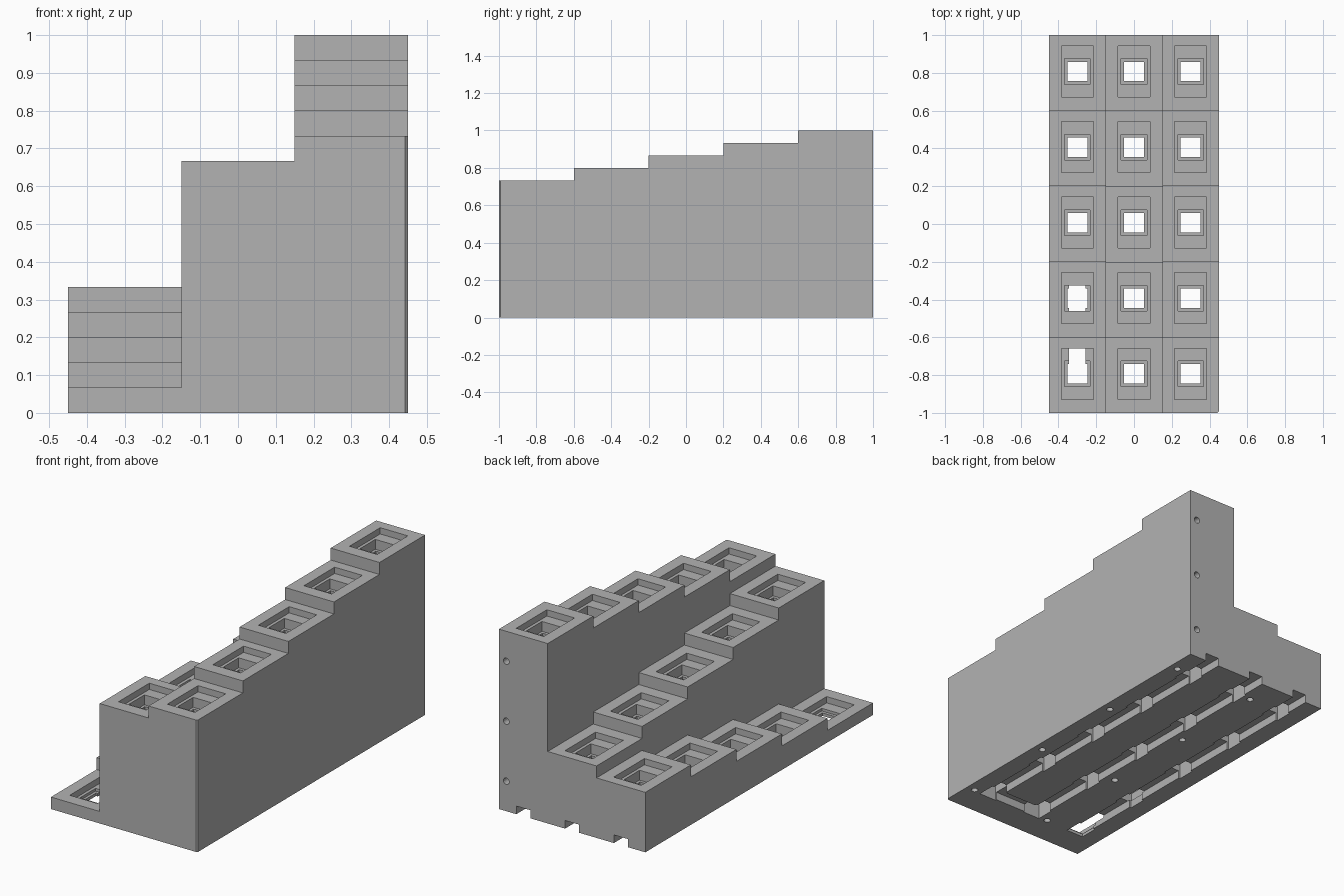
import bpy
import bmesh
from mathutils import Matrix, Vector

if "Cube" in bpy.data.objects:
    bpy.data.objects.remove(bpy.data.objects["Cube"], do_unlink=True)

STEP = 1 / 15      # rise of each step
CELL = 0.4         # step length along y
COLS = (-0.3, 0.0, 0.3)

grey = bpy.data.materials.new("plain_grey")
grey.use_nodes = True
colour = (0.45, 0.45, 0.45, 1)
grey.diffuse_color = colour
grey.node_tree.nodes["Principled BSDF"].inputs["Base Color"].default_value = colour


def make_object(name, bm):
    bmesh.ops.recalc_face_normals(bm, faces=bm.faces)
    mesh = bpy.data.meshes.new(name)
    bm.to_mesh(mesh)
    bm.free()
    mesh.materials.append(grey)
    obj = bpy.data.objects.new(name, mesh)
    bpy.context.collection.objects.link(obj)
    return obj


def box(bm, lo, hi):
    lo, hi = Vector(lo), Vector(hi)
    size = hi - lo
    mat = Matrix.Translation((lo + hi) / 2) @ Matrix.Diagonal((*size, 1))
    bmesh.ops.create_cube(bm, size=1, matrix=mat)


def bore(bm, centre, axis):
    turn = Matrix.Rotation(1.5707963, 4, 'X') if axis == 'Y' else Matrix()
    bmesh.ops.create_cone(bm, cap_ends=True, segments=16, radius1=0.018, radius2=0.018,
                          depth=0.12, matrix=Matrix.Translation(centre) @ turn)


def combine(target, tool, operation):
    tool.hide_render = True
    mod = target.modifiers.new(operation.title(), 'BOOLEAN')
    mod.operation = operation
    mod.solver = 'EXACT'
    mod.use_self = True
    mod.object = tool
    bpy.context.view_layer.objects.active = target
    bpy.ops.object.modifier_apply(modifier=mod.name)
    bpy.data.objects.remove(tool, do_unlink=True)


def step_top(col, row):
    # the steps wind back and forth through the three columns
    index = col * 5 + (4 - row if col == 1 else row)
    return (index + 1) * STEP


def stair_column(name, col):
    # stepped side profile extruded across one column
    outline = [(-1, 0)]
    for row in range(5):
        for end in (0, 1):
            outline.append((-1 + (row + end) * CELL, step_top(col, row)))
    outline.append((1, 0))
    bm = bmesh.new()
    x = COLS[col] - 0.15
    face = bm.faces.new([bm.verts.new((x, y, z)) for y, z in outline])
    out = bmesh.ops.extrude_face_region(bm, geom=[face])
    verts = [v for v in out["geom"] if isinstance(v, bmesh.types.BMVert)]
    bmesh.ops.translate(bm, verts=verts, vec=(0.3, 0, 0))
    if col == 2:
        # small chamfer on the outer front upright edge
        edge = [e for e in bm.edges if all(v.co.x > 0.44 and v.co.y < -0.99 for v in e.verts)]
        bmesh.ops.bevel(bm, geom=edge, offset=0.008, segments=1, affect='EDGES')
    return make_object(name, bm)


# Stepped body
body = stair_column("stepped_body", 0)
for col in (1, 2):
    combine(body, stair_column("column", col), 'UNION')

# Socket recesses: wide tray, inner ledge and a shaft to the base
cut = bmesh.new()
for col, x in enumerate(COLS):
    for row in range(5):
        y = -0.793 + row * CELL
        top = step_top(col, row)
        ledge = 0.05 if top < 0.1 else 0.09
        for hx, hy, floor in ((0.085, 0.135, top - 0.035),
                              (0.068, 0.068, top - ledge),
                              (0.053, 0.051, -0.05)):
            box(cut, (x - hx, y - hy, floor), (x + hx, y + hy, top + 0.02))
    # Wire channel under the column, open at the back
    box(cut, (x - 0.043, -0.842, -0.04), (x + 0.043, 1.05, 0.045))

# Cross channel near the front
box(cut, (0, -0.836, -0.03), (0.3, -0.75, 0.045))

# Screw holes in the back and base
for z in (1 / 6, 0.5, 5 / 6):
    bore(cut, (0.405, 1, z), 'Y')
for x in (-0.1, 0.4):
    for i in range(4):
        bore(cut, (x, -0.833 + i * 0.5555, 0), 'Z')

combine(body, make_object("socket_cutter", cut), 'DIFFERENCE')
